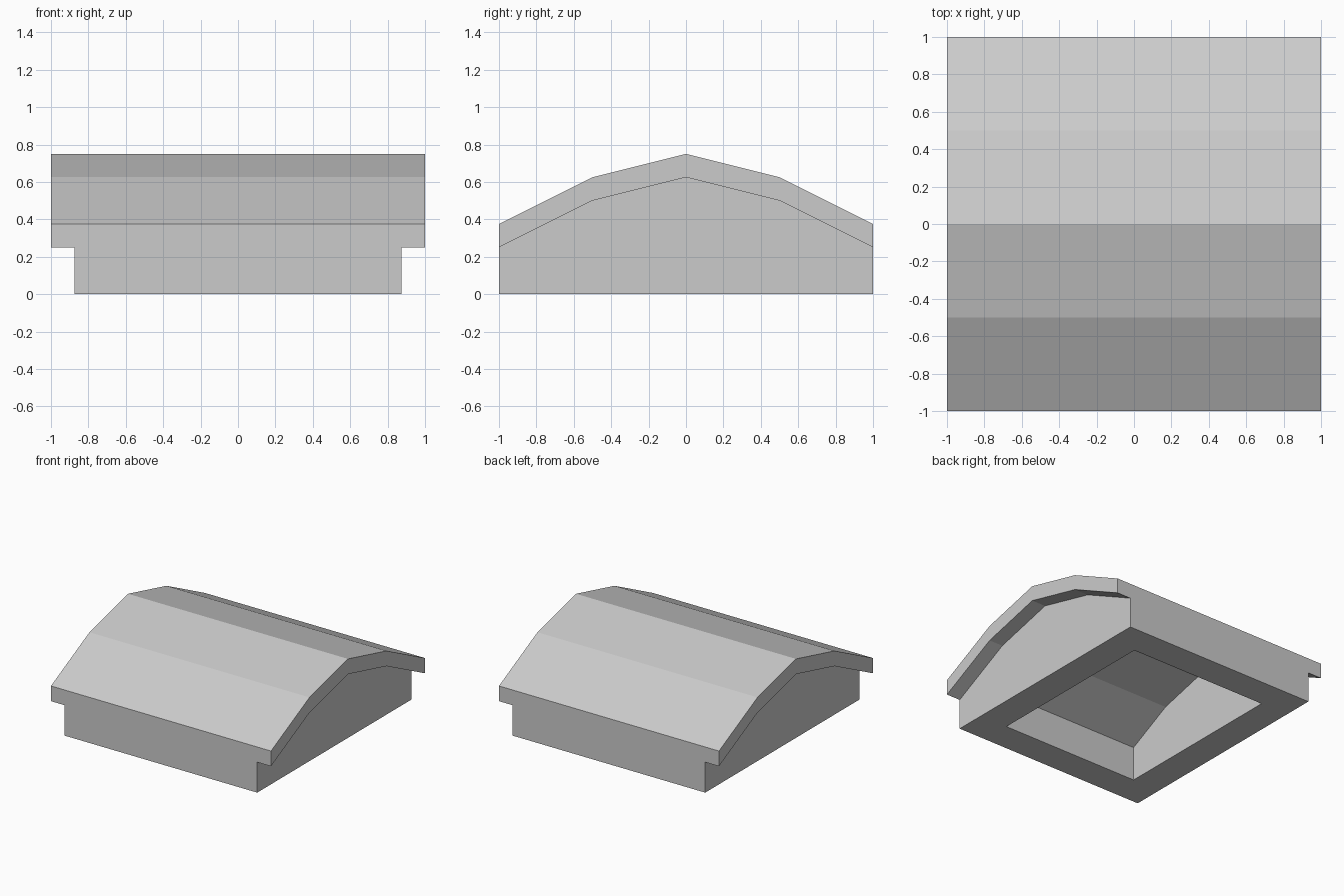
import bpy, bmesh

if "Cube" in bpy.data.objects:
    bpy.data.objects.remove(bpy.data.objects["Cube"])

# Roof line: (y, top z), front eave to back eave
ROOF = [(-1, 0.375), (-0.5, 0.625), (0, 0.75), (0.5, 0.625), (1, 0.375)]
THICK = 0.125      # roof slab thickness
WALL_X = 0.875     # gable wall, set in under the overhang
CAVITY_X = 0.625   # half width of the hollow
INNER = 0.75       # hollow follows the roof line at this scale

bm = bmesh.new()


def section(y, half):
    """Mirror a half outline of (x, z) points into one cross-section at y."""
    pts = [(-x, z) for x, z in half] + [(x, z) for x, z in reversed(half)]
    return [bm.verts.new((x, y, z)) for x, z in pts]


def loft(rows):
    """Skin consecutive sections (open underneath) and cap both ends."""
    for a, b in zip(rows, rows[1:]):
        for i in range(len(a) - 1):
            bm.faces.new((a[i], a[i + 1], b[i + 1], b[i]))
    bm.faces.new(rows[0])
    bm.faces.new(rows[-1])


# Outside: walls, overhanging roof slab and roof top
outer = [section(y, [(WALL_X, 0), (WALL_X, z - THICK), (1, z - THICK), (1, z)])
         for y, z in ROOF]
loft(outer)

# Inside: hollow open at the bottom
inner = [section(y * INNER, [(CAVITY_X, 0), (CAVITY_X, z * INNER)])
         for y, z in ROOF]
loft(inner)

# Bottom rim between the outside and the hollow
for k in (0, -1):
    for i in range(len(ROOF) - 1):
        bm.faces.new((outer[i][k], outer[i + 1][k], inner[i + 1][k], inner[i][k]))
    bm.faces.new((outer[k][0], outer[k][-1], inner[k][-1], inner[k][0]))

bmesh.ops.recalc_face_normals(bm, faces=bm.faces[:])
mesh = bpy.data.meshes.new("hollow_roof")
bm.to_mesh(mesh)
bm.free()
bpy.context.collection.objects.link(bpy.data.objects.new("hollow_roof", mesh))
